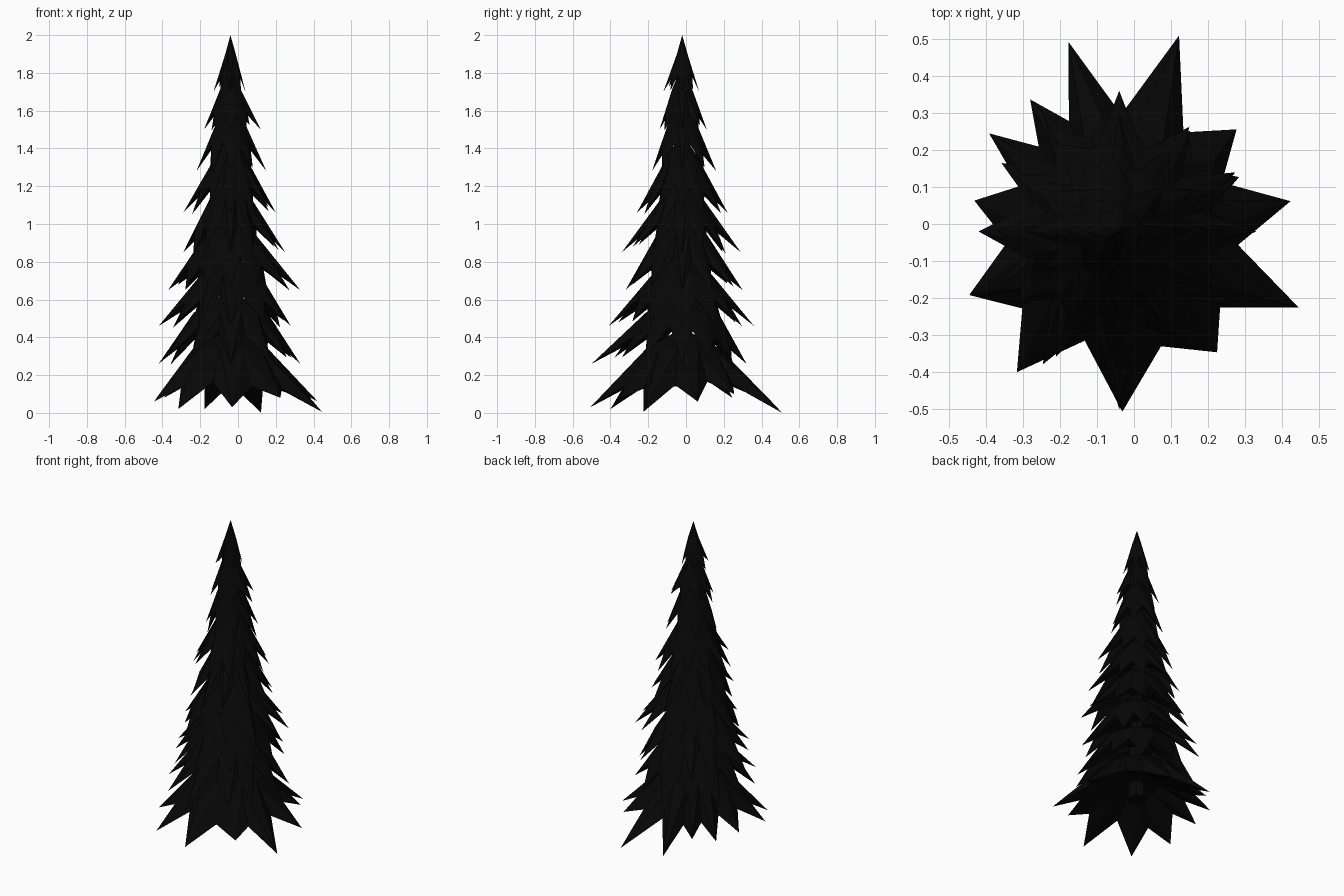
import bpy, bmesh, math, random

if "Cube" in bpy.data.objects:
    bpy.data.objects.remove(bpy.data.objects["Cube"])

random.seed(4)
CX, CY = -0.04, -0.02          # trunk axis

mat = bpy.data.materials.new("dark_needles")
mat.diffuse_color = (0.002, 0.002, 0.002, 1)
mat.use_nodes = True
mat.node_tree.nodes["Principled BSDF"].inputs["Base Color"].default_value = mat.diffuse_color


def finish(name, bm):
    bmesh.ops.recalc_face_normals(bm, faces=bm.faces)
    me = bpy.data.meshes.new(name)
    bm.to_mesh(me)
    bm.free()
    me.materials.append(mat)
    ob = bpy.data.objects.new(name, me)
    bpy.context.collection.objects.link(ob)
    return ob


def tier(name, tips, top_r, top_z, apex_z, notch_k, drop, lift):
    """Star-shaped skirt of flat drooping spikes; tips are (angle, radius, z)."""
    bm = bmesh.new()

    def P(a, r, z):
        return bm.verts.new((CX + r * math.cos(a), CY + r * math.sin(a), z))

    n = len(tips)
    mean = sum(t[1] for t in tips) / n
    mean_z = sum(t[2] for t in tips) / n
    apex = P(0, 0, apex_z)
    tip = [P(*t) for t in tips]
    notch, ring, inner = [], [], []
    for i in range(n):
        a, b = tips[i][0], tips[(i + 1) % n][0]
        if b < a:
            b += math.tau
        m = (a + b) / 2
        r = mean * notch_k * random.uniform(0.92, 1.08)
        # notch lies just under the line from shoulder to tip
        t = (r - top_r) / (mean - top_r)
        z = top_z + t * (mean_z - top_z) - drop
        notch.append(P(m, r, z))
        ring.append(P(m, top_r, top_z))
        inner.append(P(m, mean * .3, z + lift))
    under = P(0, 0, inner[0].co.z)
    for i in range(n):
        h = i - 1                       # notch before tip i
        for f in ((apex, ring[h], ring[i]), (ring[h], tip[i], ring[i]),
                  (ring[h], notch[h], tip[i]), (ring[i], tip[i], notch[i]),
                  (inner[h], tip[i], notch[h]), (inner[i], notch[i], tip[i]),
                  (inner[h], inner[i], tip[i]), (under, inner[i], inner[h])):
            bm.faces.new(f)
    return finish(name, bm)


# Crown and middle tiers: tip z, reach +x, -x, +y, -y, spikes, shoulder radius, shoulder z
TIERS = [
    (1.70, .08, .09, .09, .10, 8, .030, 1.90),
    (1.50, .16, .14, .13, .12, 8, .055, 1.72),
    (1.28, .19, .18, .18, .16, 8, .070, 1.56),
    (1.06, .24, .25, .24, .24, 12, .080, 1.36),
    (0.85, .29, .25, .31, .32, 12, .110, 1.14),
    (0.65, .37, .33, .32, .30, 12, .140, 0.94),
    (0.46, .32, .38, .38, .39, 12, .165, 0.73),
    (0.26, .37, .38, .34, .48, 12, .200, 0.53),
]
for k, (z, xp, xm, yp, ym, n, tr, tz) in enumerate(TIERS):
    tips = []
    for i in range(n):
        axis = i % (n // 4) == 0
        a = math.tau * i / n + (0 if axis else random.uniform(-.1, .1))
        c, s = math.cos(a), math.sin(a)
        r = c * c * (xp if c > 0 else xm) + s * s * (yp if s > 0 else ym)
        if not axis:
            r *= random.uniform(.84, 1.0)
        tips.append((a, r, z + (0 if axis else random.uniform(-.01, .04))))
    tier(f"branch_tier_{k + 1}", tips, tr, tz, 2.0 if k == 0 else tz + .12,
         .68, .02, .05)

# Bottom tier: angle in degrees, reach, tip height
BOTTOM = [(10, .47, .06), (41, .42, .10), (73, .553, 0), (105, .53, .02),
          (124, .43, .10), (143, .44, .08), (168, .40, .08), (203, .44, .06),
          (234, .47, .02), (271, .487, .03), (309, .42, .08), (337, .527, .005)]
tier("branch_tier_bottom", [(math.radians(a), r, z) for a, r, z in BOTTOM],
     .20, .34, .45, .68, .06, .08)

# Trunk, mostly hidden by the skirts
bm = bmesh.new()
bmesh.ops.create_cone(bm, cap_ends=True, segments=8, radius1=.06, radius2=.015, depth=1.6)
bmesh.ops.translate(bm, verts=bm.verts, vec=(CX, CY, .94))
finish("trunk", bm)
